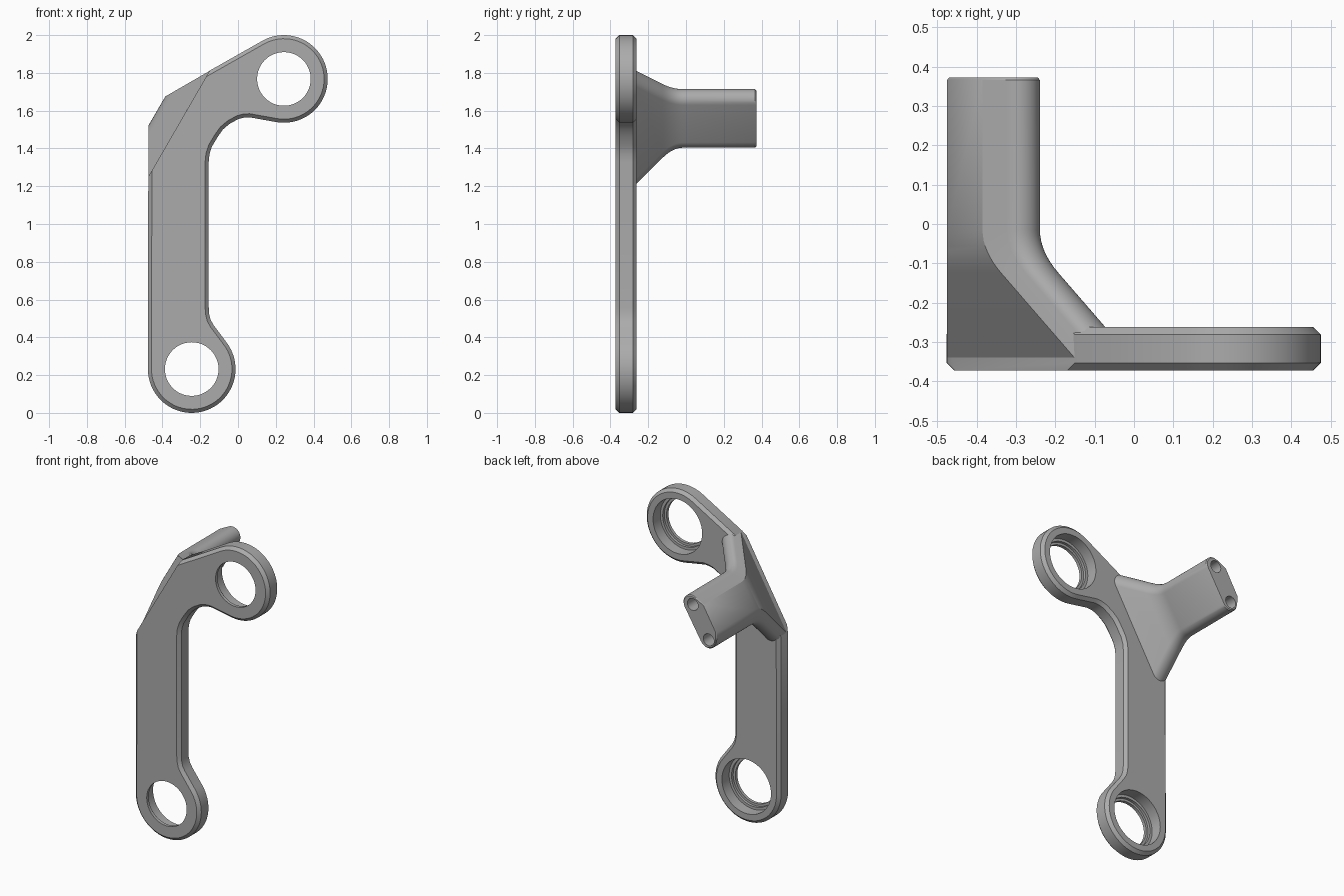
import bpy, bmesh, math
from mathutils import Vector

if "Cube" in bpy.data.objects:
    bpy.data.objects.remove(bpy.data.objects["Cube"])

grey = bpy.data.materials.new("satin_grey")
grey.diffuse_color = (0.41, 0.41, 0.41, 1)
grey.use_nodes = True
grey.node_tree.nodes["Principled BSDF"].inputs["Base Color"].default_value = grey.diffuse_color

Y_FRONT, Y_BACK, Y_END = -0.372, -0.262, 0.372
LOW, HIGH, R = (-0.245, 0.232), (0.243, 1.768), 0.232


def arc(c, r, a0, a1, n):
    return [(c[0] + r * math.cos(math.radians(a0 + (a1 - a0) * i / n)),
             c[1] + r * math.sin(math.radians(a0 + (a1 - a0) * i / n))) for i in range(n + 1)]


def finish(name, bm):
    bmesh.ops.recalc_face_normals(bm, faces=bm.faces)
    me = bpy.data.meshes.new(name)
    bm.to_mesh(me)
    bm.free()
    me.materials.append(grey)
    ob = bpy.data.objects.new(name, me)
    bpy.context.collection.objects.link(ob)
    return ob


def loft(name, rings):
    """Skin a list of (y, outline) rings and cap both ends."""
    bm = bmesh.new()
    loops = [[bm.verts.new((x, y, z)) for x, z in pts] for y, pts in rings]
    for a, b in zip(loops, loops[1:]):
        for i in range(len(a)):
            j = (i + 1) % len(a)
            bm.faces.new((a[i], a[j], b[j], b[i]))
    bm.faces.new(loops[0])
    bm.faces.new(loops[-1])
    return finish(name, bm)


def select_only(ob):
    bpy.ops.object.select_all(action='DESELECT')
    ob.select_set(True)
    bpy.context.view_layer.objects.active = ob


def cut(ob, cutter):
    m = ob.modifiers.new("hole", 'BOOLEAN')
    m.operation, m.solver, m.object = 'DIFFERENCE', 'EXACT', cutter
    select_only(ob)
    bpy.ops.object.modifier_apply(modifier=m.name)
    bpy.data.objects.remove(cutter)


def smooth(ob):
    select_only(ob)
    bpy.ops.object.shade_smooth_by_angle(angle=math.radians(32))


# Flat arm: two ring ends joined by a bent bar, with one corner cut off
outline = arc(LOW, R, 180, 398, 40)
outline += [(-0.128, 0.463), (-0.145, 0.493), (-0.153, 0.525), (-0.155, 0.56)]
outline += [(-0.155, 1.33), (-0.151, 1.37), (-0.138, 1.41), (-0.105, 1.465), (-0.08, 1.5),
            (-0.045, 1.53), (0.0, 1.555), (0.03, 1.563), (0.06, 1.565)]
outline += arc(HIGH, R, -100, 120, 40)
corner = len(outline)
outline += [(-0.15, 1.812), (-0.475, 1.25)]
bm = bmesh.new()
front = [bm.verts.new((x, Y_FRONT, z)) for x, z in outline]
back = [bm.verts.new((x, Y_BACK, z)) for x, z in outline]
bm.faces.new(front)
bm.faces.new(back)
n = len(outline)
for i in range(n):
    bm.faces.new((front[i], front[(i + 1) % n], back[(i + 1) % n], back[i]))
bmesh.ops.recalc_face_normals(bm, faces=bm.faces)
rim = [e for e in bm.edges
       if abs(e.verts[0].co.y - e.verts[1].co.y) < 1e-5
       and set(e.verts) not in ({front[corner], front[corner + 1]},
                                {back[corner], back[corner + 1]})]
bmesh.ops.bevel(bm, geom=rim, offset=0.019, offset_type='OFFSET', segments=1, affect='EDGES')
arm = finish("arm_plate", bm)

# Stepped bearing seats through both rings
steps = [(-0.40, 0.142), (-0.352, 0.142), (-0.352, 0.157), (-0.335, 0.157),
         (-0.335, 0.174), (-0.2, 0.174)]
for c in (LOW, HIGH):
    cut(arm, loft("seat_cutter", [(y, arc(c, r, 0, 352.5, 47)) for y, r in steps]))
smooth(arm)


# Post section: s slides it inward while it widens between the bar's edges
def section(s, shrink=0.0):
    up, dn = (1.732 * s, s), (0, -2 * s)
    pts = [(-0.475 + dn[0], 1.52 + dn[1]), (-0.385 + up[0], 1.675 + up[1])]
    pts += arc((-0.295 + up[0], 1.658 + up[1]), 0.056, 120, -30, 12)
    pts += arc((-0.415 + dn[0], 1.46 + dn[1]), 0.056, -30, -165, 12)
    pts.append((-0.475 + dn[0], 1.475 + dn[1]))
    mid = Vector((-0.37, 1.566))
    return [tuple(mid + (Vector(p) - mid) * (1 - shrink)) for p in pts]


def slide(y):
    y0, y1 = -0.015, -0.125
    if y > y0:
        return 0.0
    if y > y1:
        return 0.25 * (y0 - y) ** 2 / (y0 - y1)
    return 0.5 * ((y0 + y1) / 2 - y)


levels = [-0.34, -0.262, -0.125] + [-0.125 + 0.11 * i / 8 for i in range(1, 9)] + [Y_END - 0.006]
rings = [(y, section(slide(y))) for y in levels] + [(Y_END, section(0, 0.04))]
post = loft("mounting_post", rings)

# Two screw holes in the post end
for c in ((-0.308, 1.657), (-0.421, 1.461)):
    cut(post, loft("screw_cutter", [(y, arc(c, 0.038, 0, 345, 23)) for y in (0.12, 0.45)]))
smooth(post)
